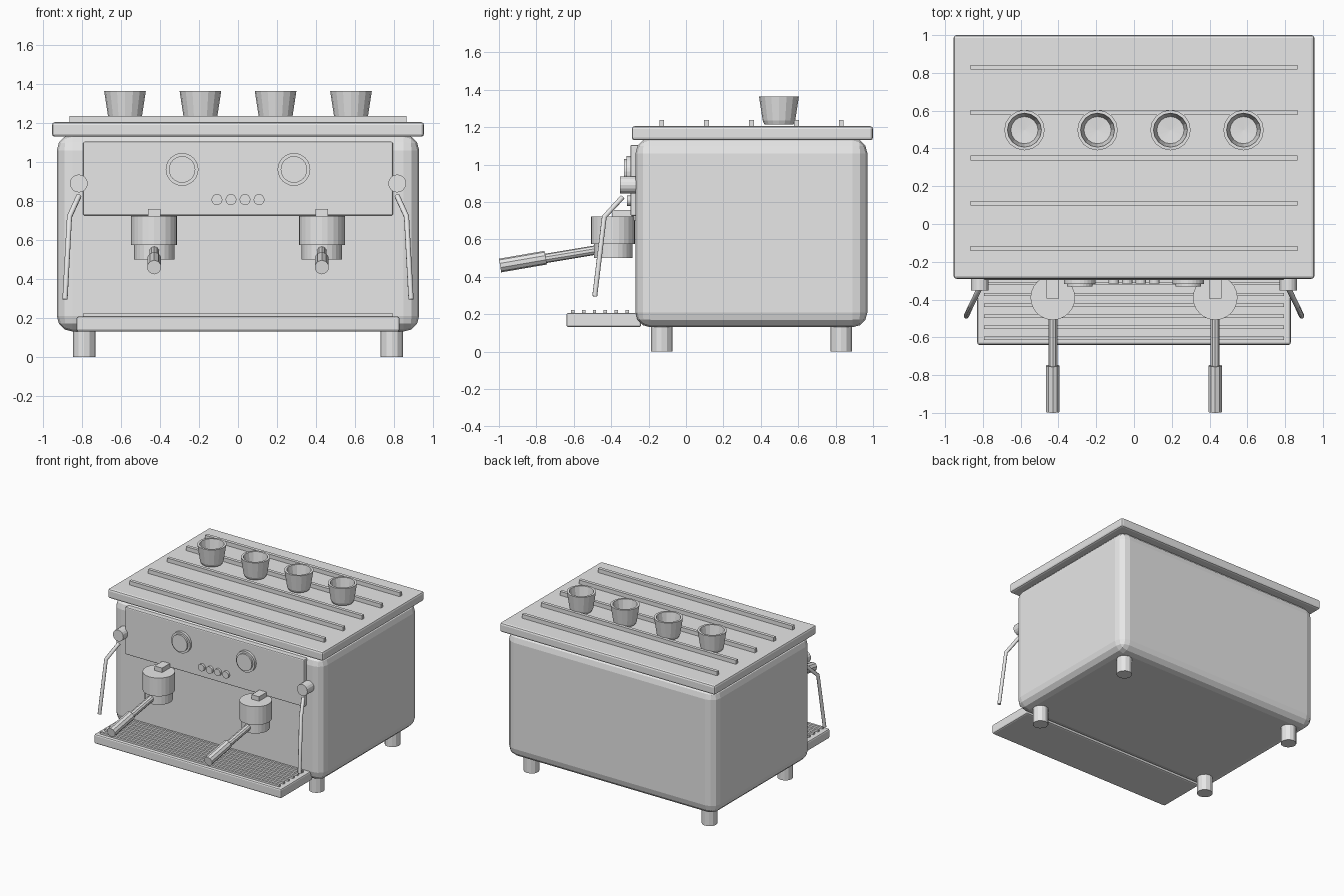
import bpy, bmesh, math
from mathutils import Vector, Matrix

if "Cube" in bpy.data.objects:
    bpy.data.objects.remove(bpy.data.objects["Cube"], do_unlink=True)

GREY = (0.8, 0.8, 0.8, 1)
metal = bpy.data.materials.new("plain grey")
metal.use_nodes = True
metal.diffuse_color = GREY
metal.node_tree.nodes["Principled BSDF"].inputs["Base Color"].default_value = GREY


def finish(name, bm):
    bmesh.ops.recalc_face_normals(bm, faces=bm.faces[:])
    mesh = bpy.data.meshes.new(name)
    bm.to_mesh(mesh)
    bm.free()
    mesh.materials.append(metal)
    obj = bpy.data.objects.new(name, mesh)
    bpy.context.scene.collection.objects.link(obj)
    return obj


def box(name, x, y, z, bevel=0, segments=2):
    """Box from (min, max) ranges, with optional rounded edges."""
    bm = bmesh.new()
    size = [r[1] - r[0] for r in (x, y, z)]
    mid = [(r[0] + r[1]) / 2 for r in (x, y, z)]
    bmesh.ops.create_cube(bm, size=1, matrix=Matrix.Translation(mid) @ Matrix.Diagonal((*size, 1)))
    obj = finish(name, bm)
    if bevel:
        mod = obj.modifiers.new("rounded edges", "BEVEL")
        mod.width = bevel
        mod.segments = segments
    return obj


def rod(name, start, end, r1, r2=None, sides=16):
    """Cylinder or cone between two points."""
    a, b = Vector(start), Vector(end)
    turn = (b - a).to_track_quat("Z", "Y").to_matrix().to_4x4()
    bm = bmesh.new()
    bmesh.ops.create_cone(bm, cap_ends=True, segments=sides, radius1=r1,
                          radius2=r1 if r2 is None else r2, depth=(b - a).length,
                          matrix=Matrix.Translation((a + b) / 2) @ turn)
    return finish(name, bm)


def lathe(name, profile, location, sides=16):
    """Spin a (radius, height) profile about the vertical axis."""
    bm = bmesh.new()
    verts = [bm.verts.new((r, 0, z)) for r, z in profile]
    edges = [bm.edges.new(pair) for pair in zip(verts, verts[1:])]
    bmesh.ops.spin(bm, geom=verts + edges, cent=(0, 0, 0), axis=(0, 0, 1),
                   angle=math.tau, steps=sides, use_duplicate=False)
    bmesh.ops.remove_doubles(bm, verts=bm.verts[:], dist=0.0005)
    obj = finish(name, bm)
    obj.location = location
    return obj


def tube(name, points, radius):
    """Bent pipe along a few points."""
    curve = bpy.data.curves.new(name, "CURVE")
    curve.dimensions = "3D"
    curve.bevel_depth = radius
    curve.bevel_resolution = 2
    curve.use_fill_caps = True
    spline = curve.splines.new("POLY")
    spline.points.add(len(points) - 1)
    for p, co in zip(spline.points, points):
        p.co = (*co, 1)
    curve.materials.append(metal)
    obj = bpy.data.objects.new(name, curve)
    bpy.context.scene.collection.objects.link(obj)
    return obj


# Housing, lid and control panel
box("body", (-0.93, 0.93), (-0.27, 0.97), (0.13, 1.14), 0.08, 3)
box("lid", (-0.955, 0.955), (-0.29, 1.0), (1.13, 1.205), 0.015)
box("control_panel", (-0.795, 0.795), (-0.297, -0.25), (0.725, 1.105), 0.008)

# Cup rails and cups on the lid
for i in range(5):
    y = -0.13 + 0.24 * i
    box("cup_rail", (-0.865, 0.865), (y - 0.013, y + 0.013), (1.2, 1.237))
cup = [(0, 0), (0.078, 0), (0.087, 0.02), (0.107, 0.15),
       (0.09, 0.15), (0.072, 0.03), (0, 0.025)]
for x in (-0.58, -0.193, 0.193, 0.58):
    lathe("cup", cup, (x, 0.497, 1.215))

# Buttons
for i in range(4):
    x = (i - 1.5) * 0.072
    rod("button", (x, -0.28, 0.807), (x, -0.315, 0.807), 0.028)

# Drip tray with slats
box("drip_tray", (-0.83, 0.83), (-0.64, -0.24), (0.13, 0.207), 0.012)
for i in range(7):
    y = -0.605 + 0.058 * i
    box("tray_slat", (-0.795, 0.795), (y - 0.009, y + 0.009), (0.2, 0.222))

# Mirrored parts
for s in (-1, 1):
    # Feet
    for y in (-0.13, 0.83):
        rod("foot", (s * 0.79, y, 0), (s * 0.79, y, 0.16), 0.058, sides=12)

    # Gauges
    x = s * 0.287
    rod("gauge_bezel", (x, -0.28, 0.962), (x, -0.318, 0.962), 0.084, sides=24)
    rod("gauge_face", (x, -0.318, 0.962), (x, -0.332, 0.962), 0.068, sides=24)

    # Steam knob and wand
    x = s * 0.817
    rod("steam_knob", (x, -0.25, 0.89), (x, -0.353, 0.89), 0.046)
    tube("steam_wand", [(x, -0.34, 0.825), (s * 0.865, -0.437, 0.72),
                        (s * 0.888, -0.488, 0.295)], 0.014)

    # Brew group
    x = s * 0.43
    rod("group_head", (x, -0.39, 0.575), (x, -0.39, 0.722), 0.118, sides=24)
    rod("filter_basket", (x, -0.39, 0.5), (x, -0.39, 0.58), 0.103, sides=24)
    box("group_neck", (x - 0.033, x + 0.033), (-0.395, -0.26), (0.7, 0.758))

    # Filter handle
    rod("handle_neck", (x, -0.42, 0.553), (x, -0.77, 0.495), 0.025, sides=10)
    rod("handle_grip", (x, -0.75, 0.502), (x, -0.994, 0.46), 0.037, sides=10)
